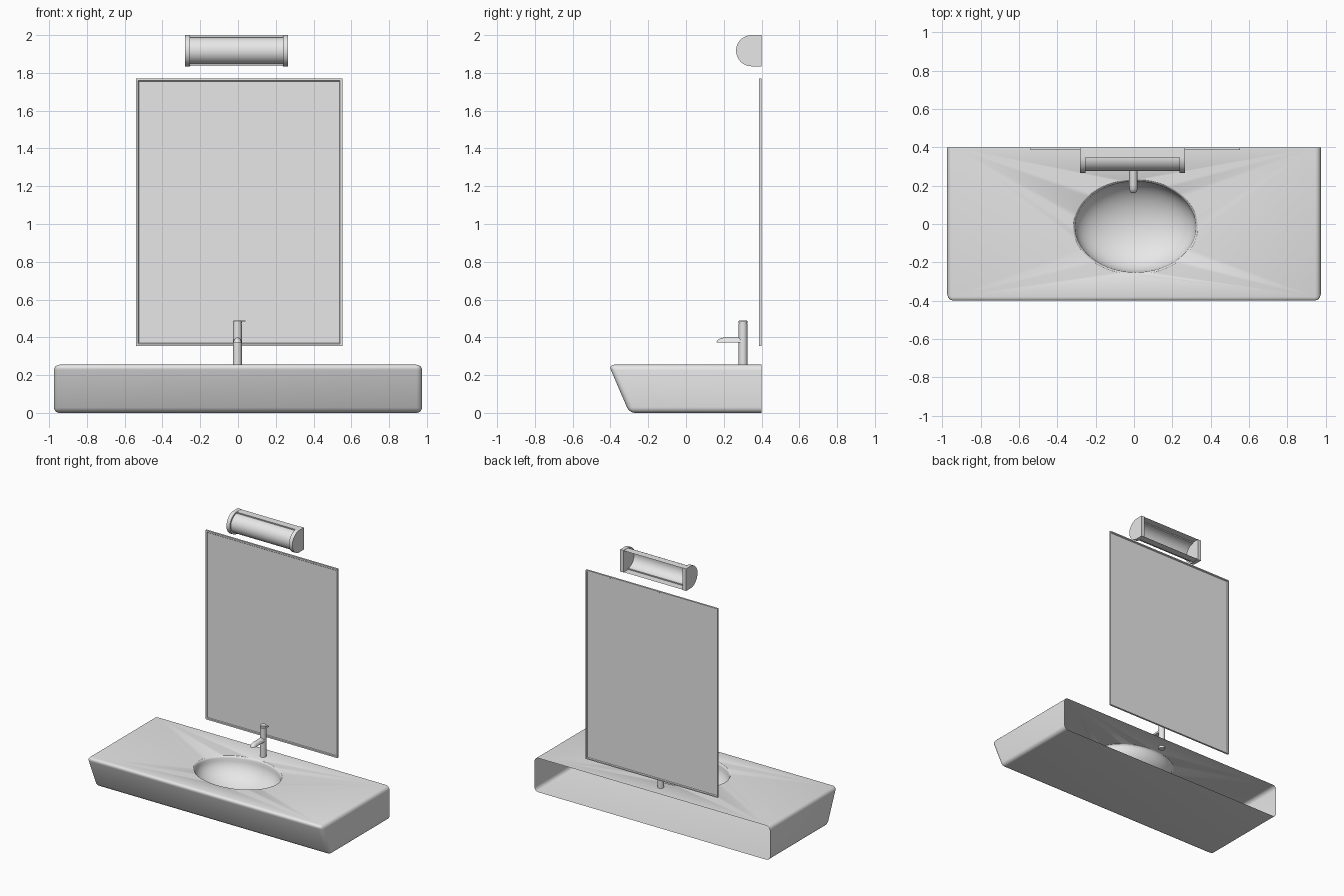
import bpy, bmesh, math
from mathutils import Vector

if "Cube" in bpy.data.objects:
    bpy.data.objects.remove(bpy.data.objects["Cube"])

grey = bpy.data.materials.new("light_grey")
grey.diffuse_color = (0.8, 0.8, 0.8, 1)
grey.use_nodes = True
grey.node_tree.nodes["Principled BSDF"].inputs["Base Color"].default_value = grey.diffuse_color


def make(name, bm, angle=35):
    """Turn a bmesh into a shaded object."""
    bmesh.ops.recalc_face_normals(bm, faces=bm.faces)
    mesh = bpy.data.meshes.new(name)
    bm.to_mesh(mesh)
    bm.free()
    mesh.materials.append(grey)
    ob = bpy.data.objects.new(name, mesh)
    bpy.context.collection.objects.link(ob)
    activate(ob)
    bpy.ops.object.shade_smooth_by_angle(angle=math.radians(angle))
    return ob


def activate(ob):
    bpy.ops.object.select_all(action='DESELECT')
    ob.select_set(True)
    bpy.context.view_layer.objects.active = ob


def loft(bm, rings, closed=True, caps=True):
    """Skin a list of point rings."""
    vs = [[bm.verts.new(p) for p in r] for r in rings]
    n = len(vs[0])
    for a, b in zip(vs, vs[1:]):
        for i in range(n if closed else n - 1):
            j = (i + 1) % n
            bm.faces.new((a[i], a[j], b[j], b[i]))
    if caps:
        bm.faces.new(vs[0])
        bm.faces.new(vs[-1])


def extrude_x(name, profile, x0, x1, closed=True):
    bm = bmesh.new()
    loft(bm, [[(x, y, z) for y, z in profile] for x in (x0, x1)], closed, closed)
    return make(name, bm)


def ellipse_ring(cx, cy, z, rx, ry, n=64):
    return [(cx + rx * math.cos(2 * math.pi * i / n),
             cy + ry * math.sin(2 * math.pi * i / n), z) for i in range(n)]


# Washbasin counter: sloping front, rounded edges
TOP = 0.255
bm = bmesh.new()
outline = [(0.4, 0.005), (-0.30, 0.005), (-0.41, TOP), (0.4, TOP)]
loft(bm, [[(x, y, z) for y, z in outline] for x in (-0.975, 0.975)])
edges = [e for e in bm.edges if not all(v.co.y > 0.39 for v in e.verts)]
bmesh.ops.bevel(bm, geom=edges, offset=0.03, segments=5, profile=0.5,
                affect='EDGES', clamp_overlap=True)
counter = make("counter", bm)

# Oval bowl cutter with a softly rounded lip
bm = bmesh.new()
cx, cy, rx, ry, depth = 0.008, -0.015, 0.315, 0.237, 0.18
rings = [ellipse_ring(cx, cy, TOP + 0.05, rx + 0.024, ry + 0.024)]
for k in range(6):
    a = math.radians(8 + 72 * k / 5)
    grow = 0.024 * (1 - math.sin(a))
    rings.append(ellipse_ring(cx, cy, TOP + 0.004 - 0.024 * (1 - math.cos(a)), rx + grow, ry + grow))
base = TOP - 0.018
for k in range(1, 15):
    a = math.pi / 2 * k / 14.4
    rings.append(ellipse_ring(cx, cy, base - (depth - 0.018) * math.sin(a),
                              rx * math.cos(a), ry * math.cos(a)))
loft(bm, rings)
cutter = make("bowl_cutter", bm)
cutter.hide_render = True
mod = counter.modifiers.new("bowl", 'BOOLEAN')
mod.operation = 'DIFFERENCE'
mod.solver = 'EXACT'
mod.object = cutter
activate(counter)
bpy.ops.object.modifier_move_to_index(modifier="bowl", index=0)
for m in list(counter.modifiers):
    bpy.ops.object.modifier_apply(modifier=m.name)
bpy.data.objects.remove(cutter)

# Open the wall side and ground the counter
bm = bmesh.new()
bm.from_mesh(counter.data)
back = [f for f in bm.faces if f.normal.y > 0.9 and f.calc_center_median().y > 0.39]
bmesh.ops.delete(bm, geom=back, context='FACES')
low = min(v.co.z for v in bm.verts)
for v in bm.verts:
    if v.co.z < 0.2:
        v.co.z -= low * (0.2 - v.co.z) / (0.2 - low)
bm.to_mesh(counter.data)
bm.free()
activate(counter)
bpy.ops.object.shade_smooth_by_angle(angle=math.radians(35))

# Mirror: thin rim sloping in to a recessed pane on both sides
bm = bmesh.new()


def rect(y, d):
    x0, x1, z0, z1 = -0.54 + d, 0.552 - d, 0.355 + d, 1.77 - d
    return [(x0, y, z0), (x1, y, z0), (x1, y, z1), (x0, y, z1)]


loft(bm, [rect(0.391, 0.015), rect(0.386, 0.011), rect(0.386, 0),
          rect(0.4, 0), rect(0.4, 0.008), rect(0.393, 0.012)])
make("mirror", bm, 20)

# Wall lamp: two D-shaped end caps and an open-backed shade
ZC, YC = 1.9175, 0.3475


def arc(r, n=24):
    return [(YC - r * math.sin(math.pi * i / n), ZC + r * math.cos(math.pi * i / n))
            for i in range(n + 1)]


cap = [(0.4, 2.0)] + arc(0.0825) + [(0.4, 1.835)]
extrude_x("lamp_cap_left", cap, -0.281, -0.253)
extrude_x("lamp_cap_right", cap, 0.237, 0.265)
shade = ([(0.4, 1.998), (0.346, 1.998)] + arc(0.071) + [(0.346, 1.837), (0.4, 1.837)])
extrude_x("lamp_shade", shade, -0.253, 0.237, closed=False)

# Tap: column, turning top with lever, and spout
FX, FY = -0.003, 0.302


def column(name, levels):
    bm = bmesh.new()
    loft(bm, [ellipse_ring(FX, FY, z, r, r, 32) for z, r in levels])
    make(name, bm)


column("tap_column", [(0.24, 0.023), (0.472, 0.023)])
column("tap_top", [(0.472, 0.020), (0.476, 0.020), (0.476, 0.023),
                   (0.486, 0.023), (0.489, 0.020)])
bm = bmesh.new()
bmesh.ops.create_cube(bm, size=1)
for v in bm.verts:
    v.co = Vector((0.018 + v.co.x * 0.044, FY + v.co.y * 0.014, 0.486 + v.co.z * 0.006))
make("tap_lever", bm)

bm = bmesh.new()
rings = []
for y, w, h in ((0.30, 0.022, 0.028), (0.20, 0.022, 0.027), (0.18, 0.021, 0.022),
                (0.167, 0.016, 0.013), (0.162, 0.010, 0.005)):
    rings.append([(FX + w * math.cos(math.pi * i / 12), y, 0.372 + h * math.sin(math.pi * i / 12))
                  for i in range(13)])
loft(bm, rings)
make("tap_spout", bm)
